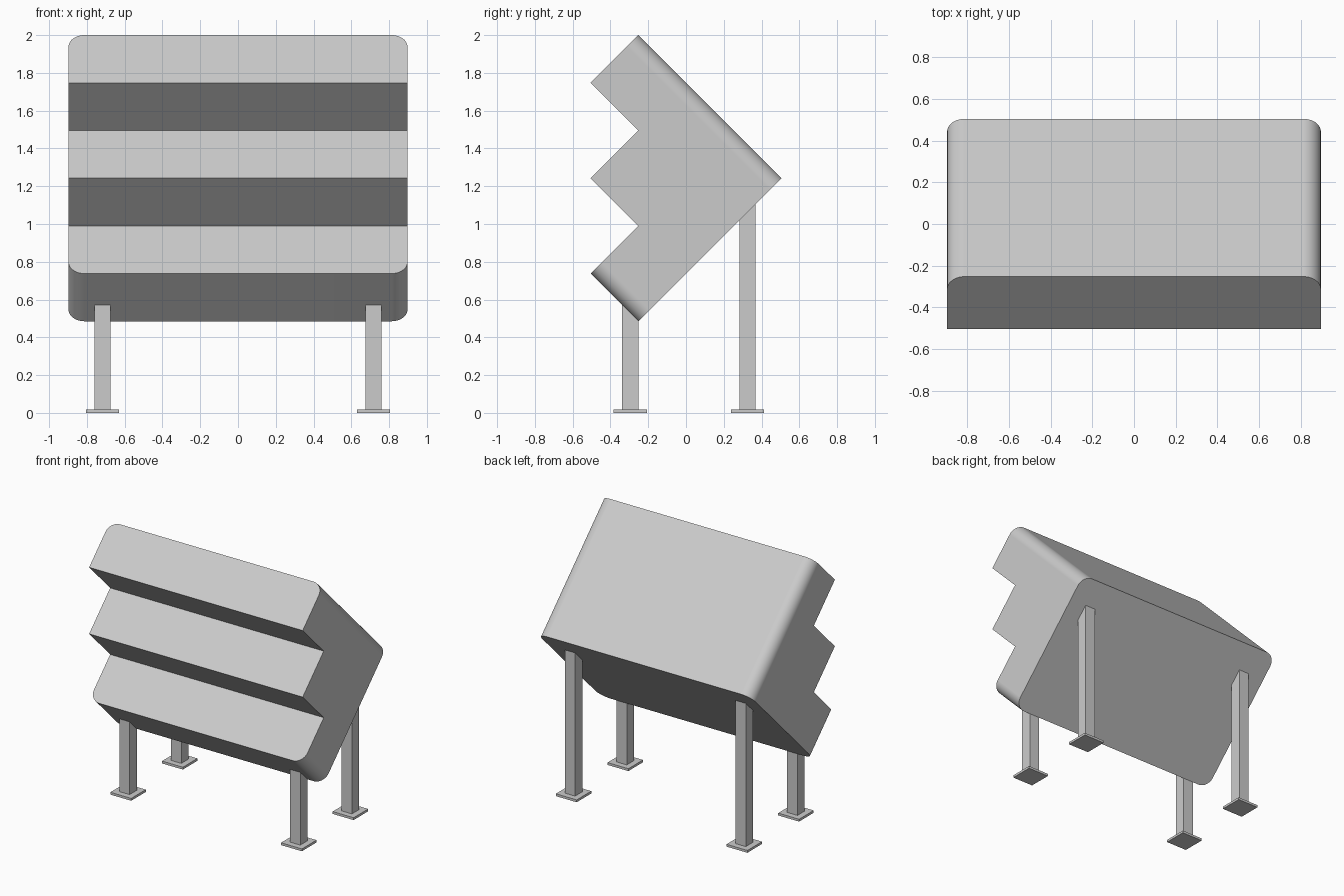
import bpy
import bmesh
import math

cube = bpy.data.objects.get("Cube")
if cube:
    bpy.data.objects.remove(cube, do_unlink=True)

# Single painted-metal grey
grey = bpy.data.materials.new("light_grey")
grey.use_nodes = True
colour = (0.6, 0.6, 0.6, 1)
grey.diffuse_color = colour
grey.node_tree.nodes["Principled BSDF"].inputs["Base Color"].default_value = colour

HALF_WIDTH = 0.897
STEP = 0.2525          # horizontal and vertical run of each 45 degree step
BASE = 0.485           # height of the lowest body edge
RADIUS = 0.085


def add_object(name, bm):
    bmesh.ops.recalc_face_normals(bm, faces=bm.faces)
    mesh = bpy.data.meshes.new(name)
    bm.to_mesh(mesh)
    bm.free()
    mesh.materials.append(grey)
    obj = bpy.data.objects.new(name, mesh)
    bpy.context.collection.objects.link(obj)
    return obj


def add_box(name, centre, size):
    bm = bmesh.new()
    bmesh.ops.create_cube(bm, size=1)
    bmesh.ops.scale(bm, vec=size, verts=bm.verts)
    bmesh.ops.translate(bm, vec=centre, verts=bm.verts)
    return add_object(name, bm)


# Stepped body: zigzag front, plus the rear corner, extruded across the width
profile = [(-STEP * (1 + i % 2), BASE + STEP * i) for i in range(7)]
profile.append((2 * STEP, BASE + 3 * STEP))
bm = bmesh.new()
side = bm.faces.new([bm.verts.new((-HALF_WIDTH, y, z)) for y, z in profile])
extruded = bmesh.ops.extrude_face_region(bm, geom=[side])["geom"]
bmesh.ops.translate(bm, vec=(2 * HALF_WIDTH, 0, 0),
                    verts=[v for v in extruded if isinstance(v, bmesh.types.BMVert)])
bmesh.ops.recalc_face_normals(bm, faces=bm.faces)


# Round the side edges of the sloping top panel and of the lowest front panel
def is_rounded(edge):
    a, b = (v.co for v in edge.verts)
    if abs(a.x - b.x) > 0.01:
        return False
    middle = (a + b) / 2
    on_top = abs(middle.y + middle.z - (2 - STEP)) < 0.01
    on_bottom = abs(middle.y + middle.z - (BASE - STEP)) < 0.01
    return on_top or on_bottom


bmesh.ops.bevel(bm, geom=[e for e in bm.edges if is_rounded(e)], offset=RADIUS,
                offset_type='OFFSET', segments=10, profile=0.5, affect='EDGES')
body = add_object("stepped_body", bm)
bpy.ops.object.select_all(action='DESELECT')
body.select_set(True)
bpy.context.view_layer.objects.active = body
bpy.ops.object.shade_smooth_by_angle(angle=math.radians(30))
weighted = body.modifiers.new("even_shading", 'WEIGHTED_NORMAL')
weighted.keep_sharp = True

# Square legs, ending just inside the body, on flat foot plates
for side_name, x in (("left", 0.717), ("right", -0.717)):
    for end_name, y, top in (("front", -0.295, 0.6), ("back", 0.325, 1.125)):
        label = end_name + "_" + side_name
        add_box(label + "_leg", (x, y, top / 2 + 0.005), (0.086, 0.086, top - 0.01))
        add_box(label + "_foot_plate", (x, y, 0.009), (0.175, 0.175, 0.018))
